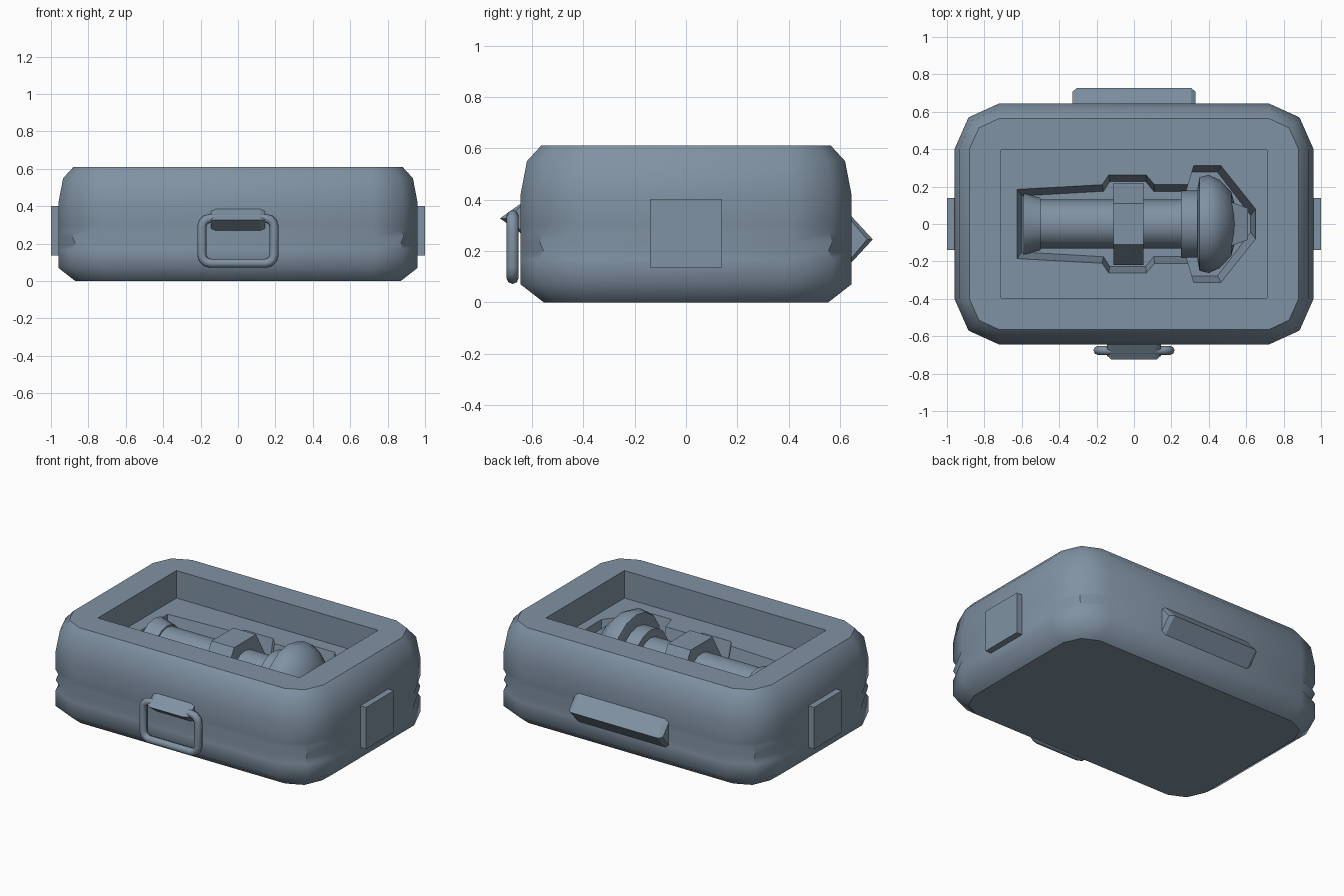
import bpy, bmesh, math

if "Cube" in bpy.data.objects:
    bpy.data.objects.remove(bpy.data.objects["Cube"])

# Single slate blue material
SLATE = (0.216, 0.287, 0.366, 1)
slate = bpy.data.materials.new("slate_blue")
slate.use_nodes = True
slate.diffuse_color = SLATE
slate.node_tree.nodes["Principled BSDF"].inputs["Base Color"].default_value = SLATE


def add_object(name, data):
    obj = bpy.data.objects.new(name, data)
    data.materials.append(slate)
    bpy.context.collection.objects.link(obj)
    return obj


def finish(name, bm, angle=0.0, extra_sharp=None):
    """Clean the mesh, shade it smooth below the angle and link it."""
    bmesh.ops.remove_doubles(bm, verts=bm.verts, dist=1e-4)
    bmesh.ops.recalc_face_normals(bm, faces=bm.faces)
    for f in bm.faces:
        f.smooth = angle > 0
    for e in bm.edges:
        turn = e.calc_face_angle(0)
        e.smooth = turn < math.radians(angle) and not (extra_sharp and extra_sharp(e))
    mesh = bpy.data.meshes.new(name)
    bm.to_mesh(mesh)
    bm.free()
    return add_object(name, mesh)


def loft(bm, rings, cap_start=True, cap_end=True):
    """Skin a list of closed point rings and return the last ring of verts."""
    loops = [[bm.verts.new(p) for p in ring] for ring in rings]
    for a, b in zip(loops, loops[1:]):
        n = len(a)
        for i in range(n):
            j = (i + 1) % n
            bm.faces.new((a[i], a[j], b[j], b[i]))
    if cap_start:
        bm.faces.new(loops[0][::-1])
    if cap_end:
        bm.faces.new(loops[-1])
    return loops


def four_corners(quarter, z):
    """Mirror one corner's points into a full ring."""
    ring = []
    for sx, sy in ((1, 1), (-1, 1), (-1, -1), (1, -1)):
        pts = quarter if sx == sy else quarter[::-1]
        ring += [(sx * x, sy * y, z) for x, y in pts]
    return ring


def shell_ring(z, inset, dent=0):
    return four_corners([(0.96 - inset, 0.4),
                         (0.885 - 0.7 * inset - dent, 0.57 - 0.7 * inset - dent),
                         (0.72, 0.645 - inset)], z)


# Case shell: chamfered tub with an open tray and a shaped cavity in its floor
RIM, FLOOR, CAVITY = 0.61, 0.435, 0.29
bm = bmesh.new()
levels = [(0, 0.09), (0.07, 0), (0.17, 0), (0.2, 0, 0.015), (0.235, 0),
          (0.27, 0, 0.012), (0.3, 0), (0.42, 0), (0.55, 0.025), (RIM, 0.08)]
tray = [(0.71, 0.395)] * 3
loft(bm, [shell_ring(*lv) for lv in levels]
     + [four_corners(tray, RIM), four_corners(tray, FLOOR)], cap_end=False)
bmesh.ops.remove_doubles(bm, verts=bm.verts, dist=1e-4)

half = [(-0.625, 0.185), (-0.17, 0.21), (-0.135, 0.262), (0.065, 0.262),
        (0.11, 0.21), (0.29, 0.21), (0.32, 0.312), (0.465, 0.312), (0.65, 0.08)]
outline = half + [(x, -y) for x, y in half[::-1]]
inner = [(x * 0.96, y - math.copysign(0.035, y)) for x, y in outline]
loft(bm, [[(x, y, FLOOR) for x, y in outline],
          [(x, y, CAVITY) for x, y in inner]], cap_start=False)
floor_edges = [e for e in bm.edges if e.is_boundary]
bmesh.ops.triangle_fill(bm, edges=floor_edges, use_beauty=True, normal=(0, 0, 1))


def shell_sharp(e):
    a, b = (v.co for v in e.verts)
    level = abs(a.z - b.z) < 1e-4
    inside = all(abs(c.x) < 0.715 and abs(c.y) < 0.4 and c.z > 0.2 for c in (a, b))
    rim = level and (abs(a.z - RIM) < 1e-4 or a.z < 1e-4)
    notch = not level and min(a.z, b.z) > 0.16 and max(a.z, b.z) < 0.28 \
        and 0.8 < abs(a.x) < 0.9
    return inside or rim or notch


finish("case_shell", bm, 50, shell_sharp)


# Turned object lying along x inside the cavity
AXIS = 0.325


def turned(name, profile, sides, angle=0.0, phase=0.0):
    bm = bmesh.new()
    steps = [phase + math.tau * i / sides for i in range(sides)]
    loft(bm, [[(x, r * math.cos(t), AXIS + r * math.sin(t)) for t in steps]
              for x, r in profile])
    return finish(name, bm, angle)


turned("flask_end_cap", [(-0.59, 0.165), (-0.5, 0.14)], 16, 35)
turned("flask_barrel", [(-0.52, 0.13), (0.27, 0.13)], 16, 35)
turned("flask_hex_collar", [(-0.11, 0.22), (0.05, 0.22)], 6)
turned("flask_neck", [(0.25, 0.18), (0.36, 0.18)], 16, 35)
turned("flask_head", [(0.34, 0.2), (0.35, 0.25), (0.4, 0.262), (0.46, 0.235),
                      (0.52, 0.17), (0.54, 0.1)], 16, 45)
turned("flask_tip", [(0.49, 0.18), (0.61, 0.12)], 4, 0, math.pi / 4)


# Ridged bars on the back and front faces
def ridge_bar(name, half_x, side, z, half_z, depth):
    base = 0.63
    tip = 0.645 + depth

    def section(x, out, hz):
        return [(x, side * base, z + hz), (x, side * 0.645, z + hz),
                (x, side * out, z), (x, side * 0.645, z - hz),
                (x, side * base, z - hz)]
    bm = bmesh.new()
    ends = [(-half_x, tip - 0.022, half_z * 0.8), (-half_x + 0.025, tip, half_z),
            (half_x - 0.025, tip, half_z), (half_x, tip - 0.022, half_z * 0.8)]
    loft(bm, [section(*e) for e in ends])
    return finish(name, bm)


ridge_bar("back_hinge_bar", 0.33, 1, 0.245, 0.09, 0.083)
ridge_bar("front_clasp_bar", 0.145, -1, 0.327, 0.057, 0.08)

# Side plates
for side, label in ((1, "left"), (-1, "right")):
    bm = bmesh.new()
    bmesh.ops.create_cube(bm, size=1)
    for v in bm.verts:
        v.co = (side * (0.965 + 0.07 * v.co.x), 0.28 * v.co.y, 0.268 + 0.265 * v.co.z)
    finish(label + "_side_plate", bm)

# Front clasp ring: a round-cornered wire loop
ring = bpy.data.curves.new("clasp_ring", "CURVE")
ring.dimensions = "3D"
ring.bevel_depth = 0.024
ring.bevel_resolution = 2
spline = ring.splines.new("POLY")
w, h, r = 0.193, 0.12, 0.045
path = []
for k, (sx, sz) in enumerate(((1, 1), (-1, 1), (-1, -1), (1, -1))):
    for s in range(4):
        t = math.pi / 2 * (k + s / 3)
        path.append((sx * (w - r) + r * math.cos(t), sz * (h - r) + r * math.sin(t)))
spline.points.add(len(path) - 1)
for p, (x, z) in zip(spline.points, path):
    p.co = (x, -0.676, 0.215 + z, 1)
spline.use_cyclic_u = True
spline.use_smooth = True
add_object("clasp_ring", ring)
